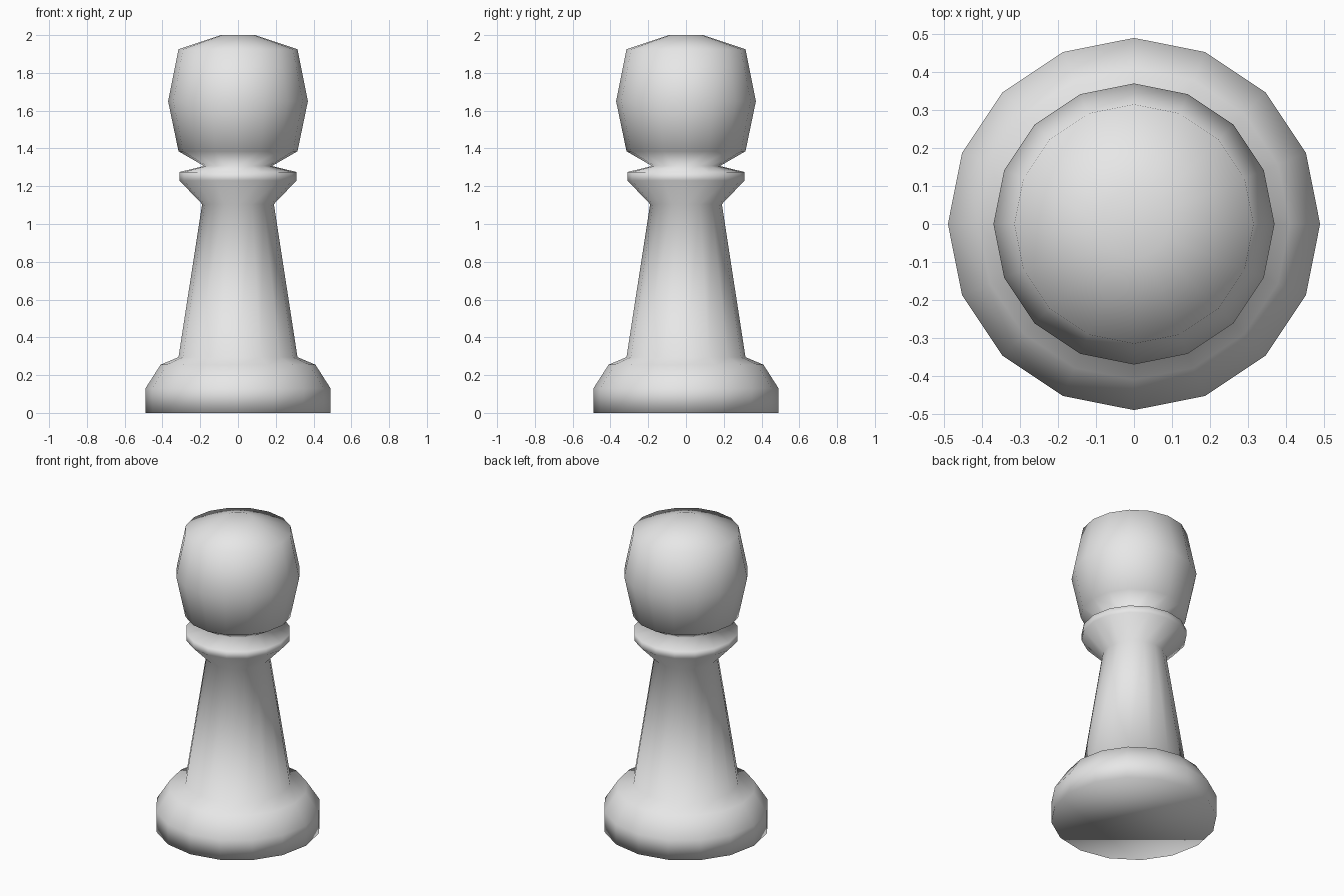
import bpy, bmesh, math

if "Cube" in bpy.data.objects:
    bpy.data.objects.remove(bpy.data.objects["Cube"])

SIDES = 16

# Outline (radius, height) from the foot up to the crown
PROFILE = [
    (0.49, 0.00), (0.49, 0.13), (0.41, 0.255), (0.315, 0.295),   # foot
    (0.19, 1.105),                                               # tapered stem
    (0.31, 1.23), (0.31, 1.275), (0.18, 1.307),                  # collar and neck
    (0.315, 1.385), (0.37, 1.65), (0.315, 1.925), (0.09, 2.00),  # rounded head
]

grey = bpy.data.materials.new("light grey")
grey.diffuse_color = (0.8, 0.8, 0.8, 1)
grey.use_nodes = True
grey.node_tree.nodes["Principled BSDF"].inputs["Base Color"].default_value = grey.diffuse_color


def lathe(name, profile, material):
    """Turn a profile around z into a closed, smooth-shaded body."""
    bm = bmesh.new()
    rings = []
    for r, z in profile:
        angles = [2 * math.pi * i / SIDES for i in range(SIDES)]
        rings.append([bm.verts.new((r * math.cos(a), r * math.sin(a), z)) for a in angles])
    for low, high in zip(rings, rings[1:]):
        for i in range(SIDES):
            j = (i + 1) % SIDES
            bm.faces.new((low[i], low[j], high[j], high[i]))
    # Caps
    bm.faces.new(rings[0][::-1])
    bm.faces.new(rings[-1])
    for f in bm.faces:
        f.smooth = True
    mesh = bpy.data.meshes.new(name)
    bm.to_mesh(mesh)
    bm.free()
    mesh.materials.append(material)
    obj = bpy.data.objects.new(name, mesh)
    bpy.context.collection.objects.link(obj)
    return obj


# The whole piece is one turned body
lathe("pawn_body", PROFILE, grey)
